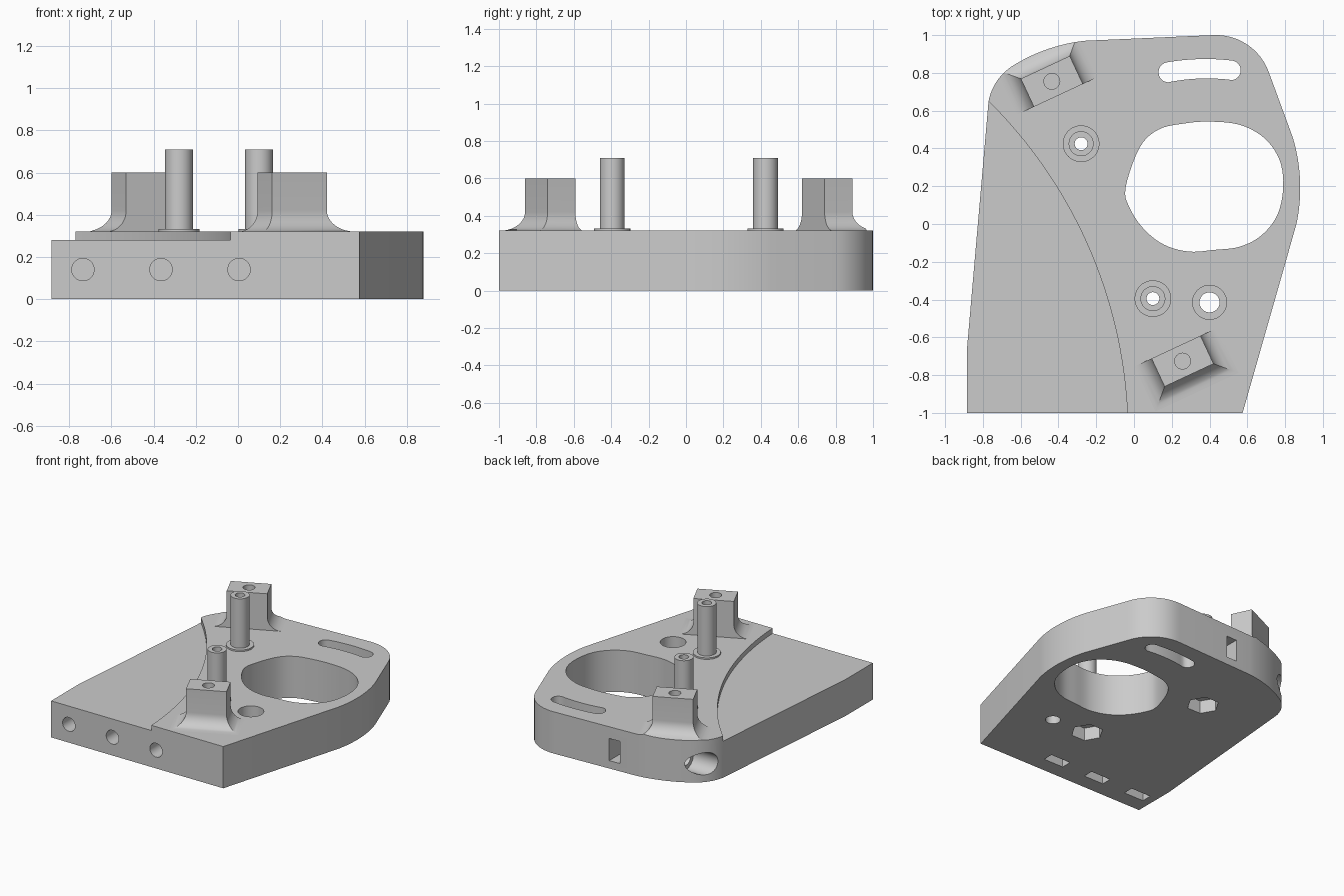
import bpy, bmesh, math
from mathutils import Vector, Matrix

cube = bpy.data.objects.get("Cube")
if cube:
    bpy.data.objects.remove(cube, do_unlink=True)

grey = bpy.data.materials.new("light grey")
grey.use_nodes = True
grey.diffuse_color = (0.6, 0.6, 0.6, 1)
grey.node_tree.nodes["Principled BSDF"].inputs["Base Color"].default_value = grey.diffuse_color

TOP = 0.32


# ---- helpers ----
def arc(p, q, r, n=12):
    """Points on the circular arc from p through q to r."""
    a, b, c = Vector(p), Vector(q), Vector(r)
    u, v = b - a, c - a
    d = 2 * (u.x * v.y - u.y * v.x)
    m = a + Vector((v.y * u.dot(u) - u.y * v.dot(v), u.x * v.dot(v) - v.x * u.dot(u))) / d
    rad, start = (a - m).length, math.atan2(a.y - m.y, a.x - m.x)
    end = math.atan2(c.y - m.y, c.x - m.x)
    sweep = (end - start) % math.tau - (0 if d > 0 else math.tau)
    return [(m.x + rad * math.cos(start + sweep * i / n),
             m.y + rad * math.sin(start + sweep * i / n)) for i in range(n + 1)]


def spline(pts, n=5):
    """Closed smooth curve through the points."""
    out, k = [], len(pts)
    for i in range(k):
        a, b, c, d = (Vector(pts[(i + j) % k]) for j in (-1, 0, 1, 2))
        for s in range(n):
            t = s / n
            out.append(tuple(b + (c - a) * t / 2 + (a - 2.5 * b + 2 * c - d / 2) * t ** 2
                             + (1.5 * (b - c) + (d - a) / 2) * t ** 3))
    return out


def circle(x, y, r, n=40):
    return [(x + r * math.cos(math.tau * i / n), y + r * math.sin(math.tau * i / n))
            for i in range(n)]


def loft(name, rings):
    """Solid skinned over a stack of rings with equal point counts."""
    bm = bmesh.new()
    vs = [[bm.verts.new(p) for p in ring] for ring in rings]
    n = len(vs[0])
    for lo, hi in zip(vs, vs[1:]):
        for i in range(n):
            j = (i + 1) % n
            bm.faces.new((lo[i], lo[j], hi[j], hi[i]))
    bm.faces.new(vs[0][::-1])
    bm.faces.new(vs[-1])
    bmesh.ops.recalc_face_normals(bm, faces=bm.faces)
    me = bpy.data.meshes.new(name)
    bm.to_mesh(me)
    bm.free()
    me.materials.append(grey)
    ob = bpy.data.objects.new(name, me)
    bpy.context.collection.objects.link(ob)
    return ob


def prism(name, pts, z0, z1):
    clean = [p for i, p in enumerate(pts) if (Vector(p) - Vector(pts[i - 1])).length > 1e-4]
    return loft(name, [[(x, y, z) for x, y in clean] for z in (z0, z1)])


def box(x, y, z, sx, sy, sz):
    pts = [(x + i * sx / 2, y + j * sy / 2) for i, j in ((-1, -1), (1, -1), (1, 1), (-1, 1))]
    return prism("cutter", pts, z - sz / 2, z + sz / 2)


def rod(start, direction, r, length):
    """Cylinder from a start point along a direction."""
    ob = prism("cutter", circle(0, 0, r), 0, length)
    turn = Vector(direction).to_track_quat('Z', 'Y').to_matrix().to_4x4()
    ob.data.transform(Matrix.Translation(start) @ turn)
    return ob


def combine(target, tool, op='DIFFERENCE'):
    mod = target.modifiers.new("boolean", 'BOOLEAN')
    mod.object, mod.operation, mod.solver = tool, op, 'EXACT'
    bpy.context.view_layer.update()
    new = bpy.data.meshes.new_from_object(target.evaluated_get(bpy.context.evaluated_depsgraph_get()))
    target.modifiers.clear()
    target.data = new
    bpy.data.objects.remove(tool, do_unlink=True)


# ---- base plate ----
outline = ([(-0.885, -1), (0.575, -1)]
           + arc((0.86, 0), (0.88, 0.19), (0.84, 0.46))
           + arc((0.715, 0.8), (0.62, 0.935), (0.42, 1))
           + arc((-0.26, 0.97), (-0.445, 0.93), (-0.63, 0.845))
           + arc((-0.63, 0.845), (-0.72, 0.765), (-0.77, 0.65))
           + [(-0.885, -0.67)])
plate = prism("base_plate", outline, 0, TOP)

# lowered area behind a curved step
step = arc((-0.77, 0.65), (-0.235, -0.135), (-0.035, -1), 32)
combine(plate, prism("cutter", step + [(-0.035, -1.2), (-1.2, -1.2), (-1.2, 0.66)], 0.28, 0.5))

# large oval opening and curved slot
opening = [(-0.045, 0.19), (0.03, 0.405), (0.13, 0.5), (0.265, 0.532), (0.4, 0.542),
           (0.56, 0.525), (0.69, 0.455), (0.77, 0.34), (0.79, 0.2), (0.76, 0.05),
           (0.675, -0.06), (0.56, -0.12), (0.425, -0.137), (0.29, -0.146),
           (0.16, -0.11), (0.055, -0.03), (-0.02, 0.08)]
combine(plate, prism("cutter", spline(opening), -0.1, 0.5))
slot = (arc((0.17, 0.855), (0.345, 0.873), (0.52, 0.865))
        + arc((0.52, 0.865), (0.565, 0.815), (0.52, 0.762))
        + arc((0.52, 0.762), (0.345, 0.77), (0.18, 0.75))
        + arc((0.18, 0.75), (0.13, 0.8), (0.17, 0.855)))
combine(plate, prism("cutter", slot[:-1], -0.1, 0.5))

# counterbored hole
combine(plate, rod((0.4, -0.415, -0.1), (0, 0, 1), 0.053, 0.6))
combine(plate, rod((0.4, -0.415, 0.12), (0, 0, 1), 0.09, 0.4))

# front screw holes with nut slots opening underneath
for x in (-0.735, -0.365, 0.005):
    combine(plate, rod((x, -1.1, 0.14), (0, 1, 0), 0.053, 0.4))
    combine(plate, box(x, -0.84, 0.08, 0.17, 0.08, 0.28))

# corner screw hole with nut slot opening at the back
combine(plate, rod((-0.9, 0.78, 0.14), (1, 0, 0), 0.085, 0.35))
combine(plate, rod((-0.6, 0.78, 0.14), (1, 0, 0), 0.053, 0.66))
combine(plate, box(-0.08, 0.9, 0.145, 0.09, 0.42, 0.17))
parts = [plate]

# ---- hollow posts on flanges, with hexagonal pockets below ----
for name, x, y in (("back", -0.28, 0.425), ("front", 0.1, -0.395)):
    combine(plate, rod((x, y, -0.1), (0, 0, 1), 0.034, 0.6))
    combine(plate, prism("cutter", circle(x, y, 0.115, 6), -0.1, 0.1))
    post = prism(name + "_post", circle(x, y, 0.066), TOP, 0.71)
    combine(post, prism("flange", circle(x, y, 0.097), TOP, 0.332), 'UNION')
    combine(post, rod((x, y, 0.2), (0, 0, 1), 0.034, 0.6))
    parts.append(post)

# ---- mounting blocks flared on three sides ----
flare, half_l, half_w = 0.1, 0.143, 0.082
for name, x, y, angle in (("back", -0.435, 0.755, 205), ("front", 0.257, -0.726, 25)):
    levels = [(flare * (1 - math.sin(t)), TOP + flare * (1 - math.cos(t)))
              for t in (math.pi / 2 * i / 10 for i in range(11))] + [(0, 0.6)]
    rings = [[(-half_l - o, -half_w - o, z), (half_l + o, -half_w - o, z),
              (half_l + o, half_w, z), (-half_l - o, half_w, z)] for o, z in levels]
    block = loft(name + "_block", rings)
    block.data.transform(Matrix.Translation((x, y, 0)) @ Matrix.Rotation(math.radians(angle), 4, 'Z'))
    combine(block, prism("cutter", outline, 0, 0.8), 'INTERSECT')
    combine(block, rod((x, y, 0.36), (0, 0, 1), 0.042, 0.4))
    parts.append(block)

# ---- smooth curved walls, keep sharp edges ----
bpy.ops.object.select_all(action='DESELECT')
for ob in parts:
    ob.select_set(True)
bpy.context.view_layer.objects.active = plate
bpy.ops.object.shade_smooth_by_angle(angle=math.radians(30))
